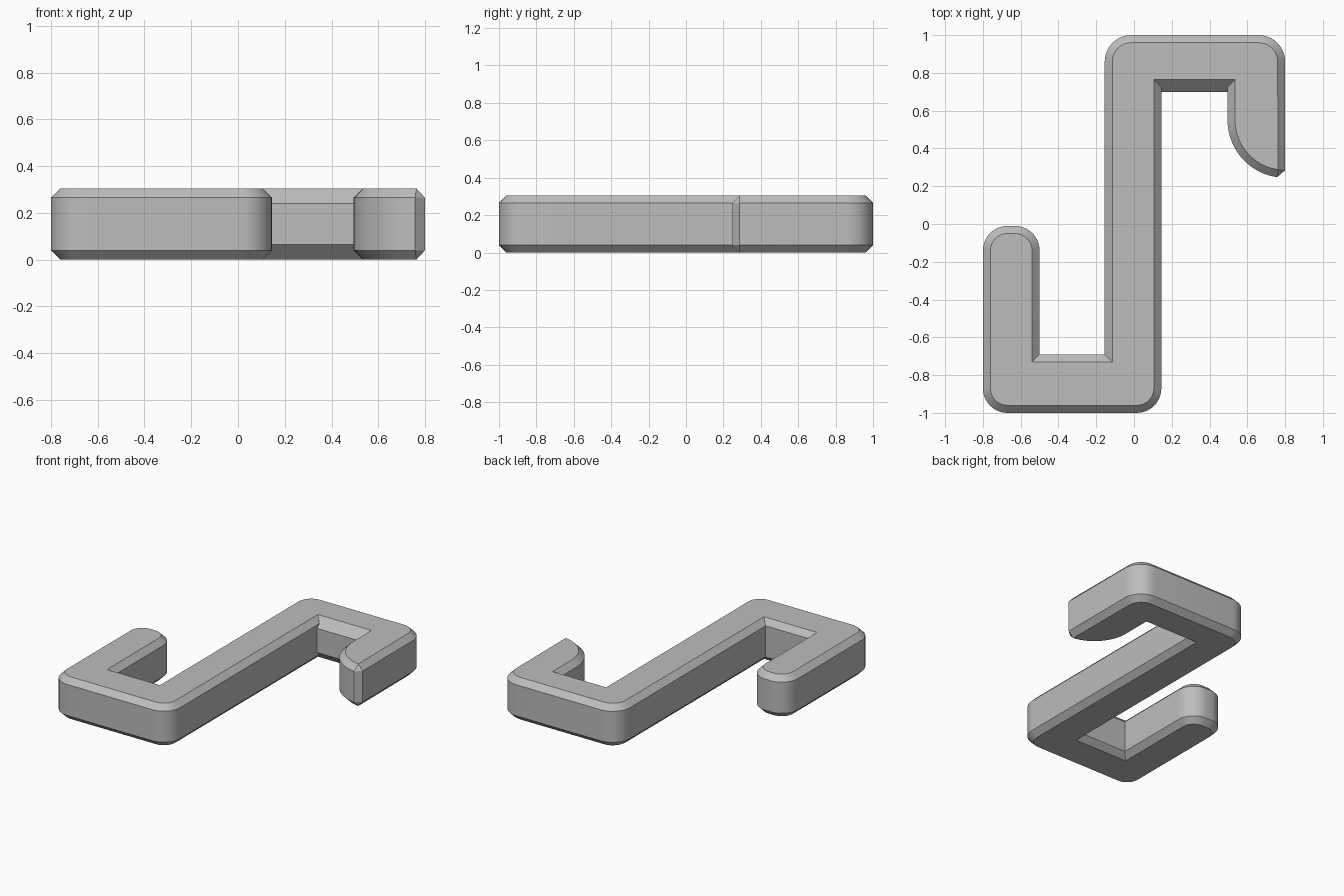
import bpy, bmesh
from math import radians, sin, cos

cube = bpy.data.objects.get("Cube")
if cube:
    bpy.data.objects.remove(cube)

HEIGHT, EDGE, POCKET = 0.305, 0.04, 0.065


def arc(cx, cy, r, a0, a1, steps=10):
    angles = [radians(a0 + (a1 - a0) * i / steps) for i in range(steps + 1)]
    return [(cx + r * cos(a), cy + r * sin(a)) for a in angles]


def outline(depth):
    """S-hook outline at a given depth from the nearest flat face."""
    d = max(EDGE - depth, 0)      # inset of the normal chamfer
    p = max(POCKET - depth, 0)    # inset of the wider upper pocket chamfer
    r = 0.13 - d
    tip = d / EDGE
    pts = arc(-0.67, -0.87, r, 180, 270)
    pts += arc(0.015, -0.87, r, 270, 360)
    # upper pocket
    pts += [(0.145 - d, 0.70 + p), (0.495 + d, 0.70 + p)]
    # curved hook nose and its cut tip
    nose = arc(0.80, 0.55, 0.305 - d, 180, 262, 14)
    point = (0.80, 0.285)
    pts += nose
    pts.append(tuple(a + (b - a) * tip for a, b in zip(point, nose[-1])))
    # upper bend
    pts += arc(0.66, 0.86, 0.14 - d, 0, 90)
    pts += arc(-0.015, 0.86, 0.14 - d, 90, 180)
    # lower pocket and round hook end
    pts += [(-0.155 + d, -0.69 - d), (-0.50 - d, -0.69 - d)]
    pts += arc(-0.63, -0.14, r, 0, 90)
    pts += arc(-0.67, -0.14, r, 90, 180)
    return pts


# Stack the outlines into rings, then skin and cap them
bm = bmesh.new()
depths = [0, EDGE, POCKET]
levels = [(t, t) for t in depths] + [(HEIGHT - t, t) for t in reversed(depths)]
rings = [[bm.verts.new((x, y, z)) for x, y in outline(t)] for z, t in levels]
for low, high in zip(rings, rings[1:]):
    n = len(low)
    for i in range(n):
        j = (i + 1) % n
        bm.faces.new((low[i], low[j], high[j], high[i]))
bm.faces.new(rings[0][::-1])
bm.faces.new(rings[-1])
bmesh.ops.remove_doubles(bm, verts=bm.verts[:], dist=0.0005)
bmesh.ops.dissolve_limit(bm, angle_limit=radians(0.5),
                         verts=bm.verts[:], edges=bm.edges[:])
bmesh.ops.recalc_face_normals(bm, faces=bm.faces[:])

mesh = bpy.data.meshes.new("s_hook")
bm.to_mesh(mesh)
bm.free()
hook = bpy.data.objects.new("s_hook", mesh)
bpy.context.collection.objects.link(hook)

# Plain grey material
grey = bpy.data.materials.new("grey")
grey.use_nodes = True
colour = (0.51, 0.51, 0.51, 1)
grey.diffuse_color = colour
grey.node_tree.nodes["Principled BSDF"].inputs["Base Color"].default_value = colour
mesh.materials.append(grey)

bpy.context.view_layer.objects.active = hook
hook.select_set(True)
bpy.ops.object.shade_smooth_by_angle(angle=radians(30))
